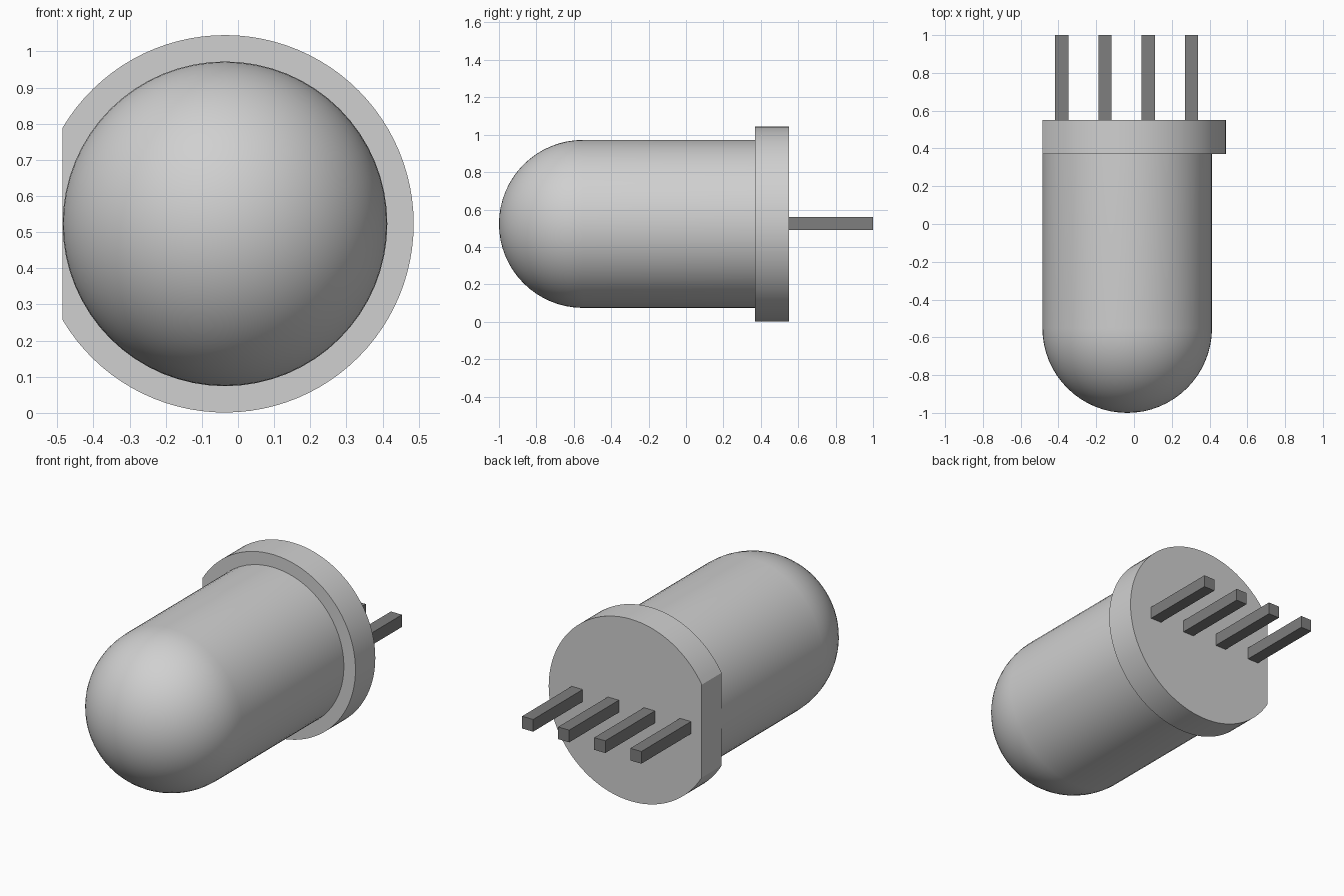
import bpy, bmesh, math
from mathutils import Vector

cube = bpy.data.objects.get("Cube")
if cube:
    bpy.data.objects.remove(cube, do_unlink=True)

CX, CZ = -0.036, 0.523          # centre axis, running along y
BODY_R, FLANGE_R = 0.449, 0.522
FLANGE_Y, BACK_Y = 0.37, 0.55


def material(name, value):
    mat = bpy.data.materials.new(name)
    mat.use_nodes = True
    colour = (value, value, value, 1)
    mat.diffuse_color = colour
    mat.node_tree.nodes["Principled BSDF"].inputs["Base Color"].default_value = colour
    return mat


def finish(name, bm, mat, smooth=False):
    bmesh.ops.recalc_face_normals(bm, faces=bm.faces)
    mesh = bpy.data.meshes.new(name)
    bm.to_mesh(mesh)
    bm.free()
    mesh.materials.append(mat)
    obj = bpy.data.objects.new(name, mesh)
    bpy.context.collection.objects.link(obj)
    if smooth:
        bpy.ops.object.select_all(action='DESELECT')
        obj.select_set(True)
        bpy.context.view_layer.objects.active = obj
        bpy.ops.object.shade_smooth_by_angle(angle=math.radians(30))
    return obj


light_grey = material("light grey plastic", 0.63)
dark_grey = material("dark grey metal", 0.21)

# Domed body: quarter-circle nose and straight side, spun around the axis
bm = bmesh.new()
nose_y = -1 + BODY_R
profile = [(BODY_R * math.sin(a), nose_y - BODY_R * math.cos(a))
           for a in (math.pi / 2 * i / 16 for i in range(17))]
profile += [(BODY_R, FLANGE_Y + 0.005), (0, FLANGE_Y + 0.005)]
verts = [bm.verts.new((CX + r, y, CZ)) for r, y in profile]
edges = [bm.edges.new(pair) for pair in zip(verts, verts[1:])]
bmesh.ops.spin(bm, geom=verts + edges, cent=(CX, 0, CZ), axis=(0, 1, 0),
               angle=math.tau, steps=64, use_duplicate=False)
bmesh.ops.remove_doubles(bm, verts=bm.verts, dist=0.0005)
finish("domed_body", bm, light_grey, smooth=True)

# Rim flange: a disc with one flat side, level with the body
bm = bmesh.new()
flat = math.acos(BODY_R / FLANGE_R)
start, sweep = math.pi + flat, math.tau - 2 * flat
ring = [bm.verts.new((CX + FLANGE_R * math.cos(start + sweep * i / 80), FLANGE_Y,
                      CZ + FLANGE_R * math.sin(start + sweep * i / 80)))
        for i in range(81)]
face = bm.faces.new(ring)
extruded = bmesh.ops.extrude_face_region(bm, geom=[face], use_keep_orig=True)["geom"]
bmesh.ops.translate(bm, vec=Vector((0, BACK_Y - FLANGE_Y, 0)),
                    verts=[g for g in extruded if isinstance(g, bmesh.types.BMVert)])
finish("rim_flange", bm, light_grey, smooth=True)

# Four square pins at the back
for i in range(4):
    bm = bmesh.new()
    bmesh.ops.create_cube(bm, size=1)
    bmesh.ops.scale(bm, vec=(0.07, 1 - BACK_Y + 0.01, 0.07), verts=bm.verts)
    bmesh.ops.translate(bm, vec=(-0.382 + 0.229 * i, (1 + BACK_Y - 0.01) / 2, 0.525),
                        verts=bm.verts)
    finish(f"pin_{i + 1}", bm, dark_grey)
